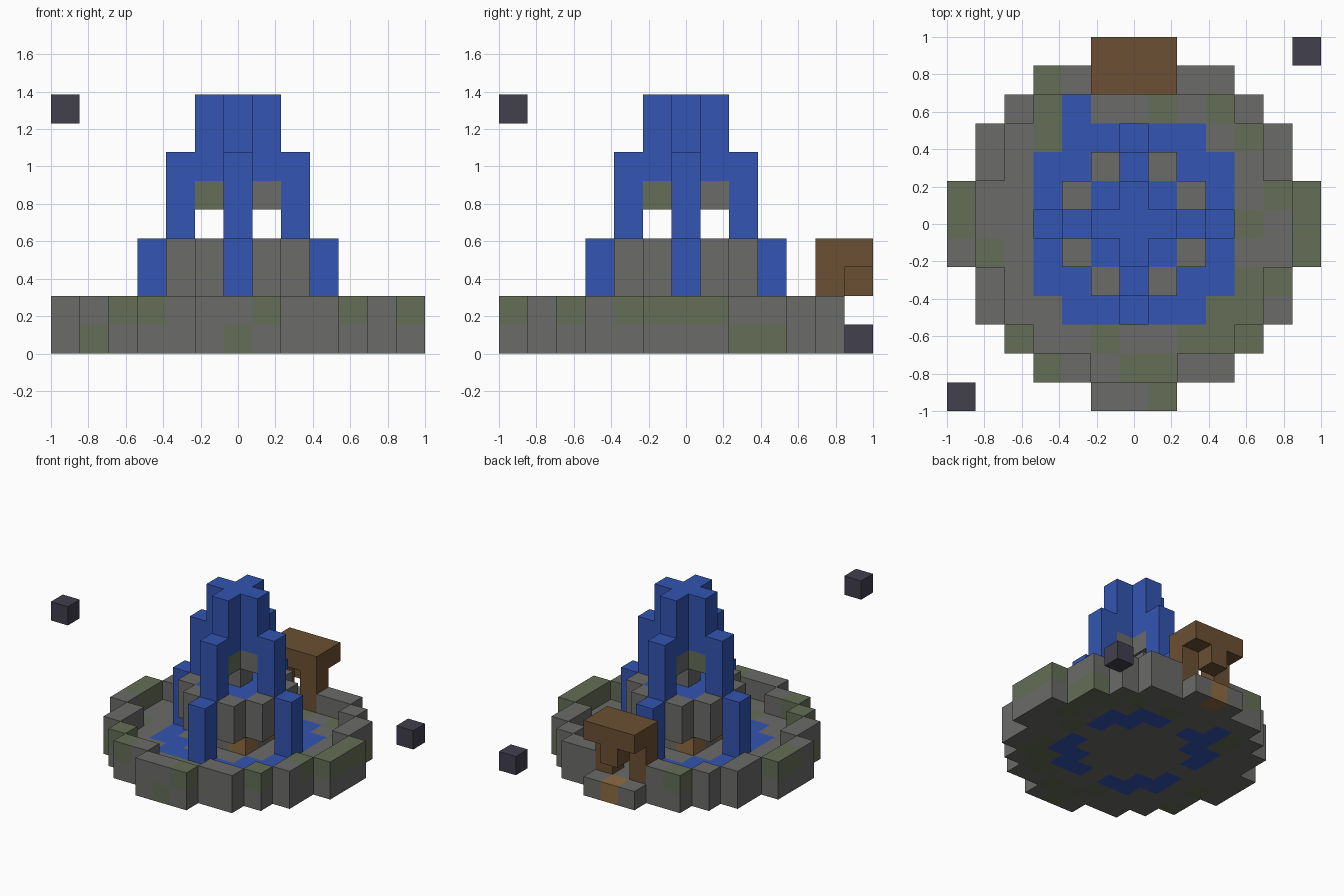
import bpy
import bmesh
from mathutils import Vector

U = 2 / 13          # edge length of one block

if "Cube" in bpy.data.objects:
    bpy.data.objects.remove(bpy.data.objects["Cube"])

COLOURS = {
    "stone": (0.145, 0.145, 0.14),
    "mossy_stone": (0.13, 0.155, 0.093),
    "water": (0.033, 0.091, 0.445),
    "dark_wood": (0.147, 0.08, 0.033),
    "light_wood": (0.27, 0.15, 0.055),
    "dark_slate": (0.052, 0.05, 0.075),
}


def make_material(name, rgb):
    mat = bpy.data.materials.new(name)
    mat.use_nodes = True
    mat.diffuse_color = (*rgb, 1)
    bsdf = next(n for n in mat.node_tree.nodes if n.type == "BSDF_PRINCIPLED")
    bsdf.inputs["Base Color"].default_value = (*rgb, 1)
    bsdf.inputs["Roughness"].default_value = 0.9
    return mat


MATERIALS = {name: make_material(name, rgb) for name, rgb in COLOURS.items()}
NAMES = list(COLOURS)
blocks = {}         # grid cell -> (part name, material name)


def fill(part, mat, x, y, z):
    """Fill a box of grid cells; each axis is a number or an inclusive range."""
    spans = [range(a[0], a[1] + 1) if isinstance(a, tuple) else (a,) for a in (x, y, z)]
    for i in spans[0]:
        for j in spans[1]:
            for k in spans[2]:
                blocks[i, j, k] = (part, mat)


def four_ways(i, j):
    """The cell turned by quarter turns about the centre."""
    return {(i, j), (-j, i), (-i, -j), (j, -i)}


def mirrored(i, j):
    """The cell mirrored across both axes and the diagonal."""
    return four_ways(i, j) | four_ways(j, i)


# Basin floor and rim, row by row from the middle outwards
HALF_WIDTHS = (6, 6, 5, 5, 4, 3, 1)
for j in range(-6, 7):
    w = HALF_WIDTHS[abs(j)]
    fill("basin_floor", "stone", (-w, w), j, 0)
for i, j in ((6, 0), (6, 1), (5, 2), (5, 3), (4, 4)):
    for x, y in mirrored(i, j):
        fill("basin_rim", "stone", x, y, (0, 1))

# Entrance gap in the rim with a low doorstep
for i in (-1, 0, 1):
    blocks.pop((i, 6, 1))
    fill("doorstep", "light_wood" if i == 0 else "stone", i, 6, 0)

# Pool water in the basin floor
for i, j in ((3, 1), (3, 2), (2, 2)):
    for x, y in mirrored(i, j):
        fill("pool_water", "water", x, y, 0)
fill("pool_water", "water", -2, 4, 0)

# Moss patches on floor and rim
MOSS_FLOOR = ((-3, 4), (-3, 3), (1, 4), (3, 4), (4, 3), (5, 1), (4, 0), (4, -2),
              (4, -3), (3, -3), (3, -4), (2, -4), (-1, -4), (0, -5), (1, -5),
              (-5, -1), (-5, -3), (0, -6), (5, 2), (5, 3))
MOSS_RIM = ((-3, 5), (-6, 0), (-6, 1), (6, -1), (6, 0), (6, 1), (5, -2),
            (4, -4), (-4, -4), (-3, -5), (1, -6))
for level, cells in enumerate((MOSS_FLOOR, MOSS_RIM)):
    for i, j in cells:
        blocks[i, j, level] = (blocks[i, j, level][0], "mossy_stone")

# Central pillar, raised bowl and its wooden supports
fill("central_pillar", "stone", 0, 0, (1, 5))
for x, y in four_ways(1, 0):
    fill("bowl_base", "stone", x, y, (1, 2))
    fill("bowl_water", "water", x, y, 3)
    fill("spout_stone", "mossy_stone" if x + y < 0 else "stone", x, y, 5)
for x, y in four_ways(1, 1):
    fill("bowl_support", "light_wood", x, y, 1)
    fill("bowl_base", "stone", x, y, 2)
    fill("bowl_water", "water", x, y, 3)
for x, y in mirrored(2, 1):
    fill("bowl_wall", "stone", x, y, (2, 3))

# Water rising from the top and falling in steps on four sides
fill("water_jet", "water", 0, 0, (6, 8))
for reach, low, high in ((1, 6, 8), (2, 2, 6), (3, 1, 3)):
    for x, y in four_ways(reach, 0):
        fill("falling_water", "water", x, y, (low, high))

# Wooden gate over the entrance
fill("gate_roof", "dark_wood", (-1, 1), (5, 6), 3)
fill("gate_hanging_sign", "dark_wood", 0, 6, 2)
for i in (-1, 1):
    fill("gate_post", "dark_wood", i, 5, (1, 2))

# Two loose corner blocks
fill("upper_corner_block", "dark_slate", -6, -6, 8)
fill("lower_corner_block", "dark_slate", 6, 6, 0)


def build_part(part):
    """Make one mesh of the exposed block faces of a part."""
    bm = bmesh.new()
    for cell, (owner, mat) in blocks.items():
        if owner != part:
            continue
        centre = Vector(cell) + Vector((0, 0, 0.5))
        for axis in range(3):
            for sign in (-1, 1):
                n = Vector((0, 0, 0))
                n[axis] = sign
                if tuple(int(c + d) for c, d in zip(cell, n)) in blocks:
                    continue
                a = Vector((0, 0, 0))
                a[(axis + 1) % 3] = 1
                b = n.cross(a)
                corners = (-a - b, a - b, a + b, b - a)
                face = bm.faces.new([bm.verts.new((centre + (n + c) / 2) * U) for c in corners])
                face.material_index = NAMES.index(mat)
    bmesh.ops.remove_doubles(bm, verts=bm.verts, dist=U / 100)
    if bm.faces:
        mesh = bpy.data.meshes.new(part)
        bm.to_mesh(mesh)
        for name in NAMES:
            mesh.materials.append(MATERIALS[name])
        bpy.context.collection.objects.link(bpy.data.objects.new(part, mesh))
    bm.free()


for part in sorted({owner for owner, _ in blocks.values()}):
    build_part(part)
